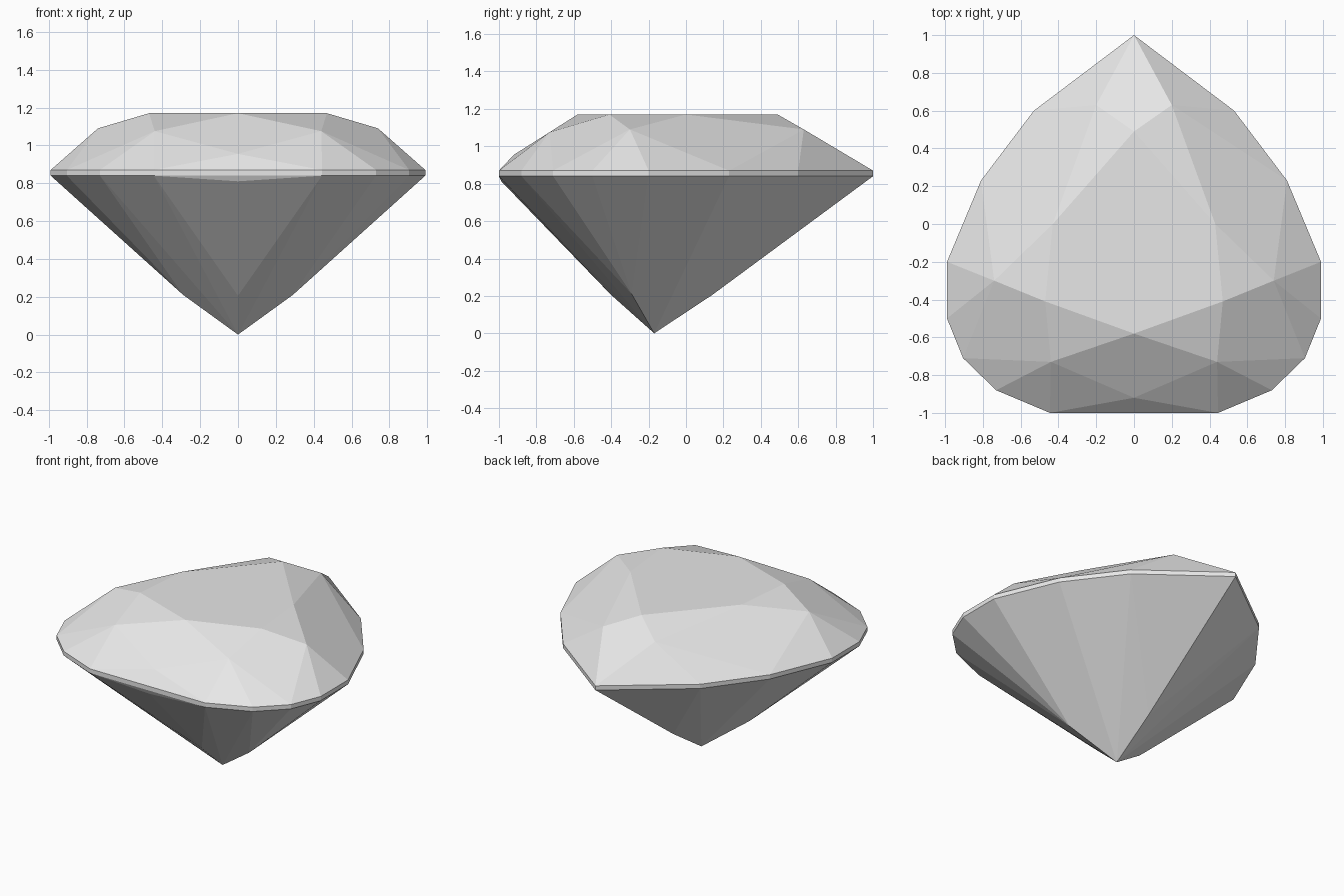
import bpy, bmesh
from math import radians

cube = bpy.data.objects.get("Cube")
if cube:
    bpy.data.objects.remove(cube, do_unlink=True)

gem_grey = bpy.data.materials.new("gem_grey")
gem_grey.use_nodes = True
gem_grey.diffuse_color = (0.8, 0.8, 0.8, 1)
gem_grey.node_tree.nodes["Principled BSDF"].inputs["Base Color"].default_value = (0.8, 0.8, 0.8, 1)

TOP, BOTTOM, TABLE = 0.87, 0.84, 1.17

# Pear-shaped outline, left half from the back tip to the front
outline = [(0, 1), (0.53, 0.6), (0.81, 0.23), (0.99, -0.2),
           (0.99, -0.5), (0.905, -0.71), (0.73, -0.88), (0.445, -1)]
table = [(0, 0.49), (0.43, 0), (0.47, -0.41), (0, -0.58)]
crown_corners = [(0.2, 0.63, 1.09), (0.74, -0.3, 1.09), (0.44, -0.73, 1.075), (0, -0.92, 0.955)]
pavilion_corners = [(0, 0.14, 0.205), (0.27, -0.035, 0.28), (0.29, -0.29, 0.21), (0, -0.4, 0.205)]
culet = (0, -0.17, 0)
front_dip = (0, -0.985, 0.81)


def at_height(points, z):
    return [(x, y, z) for x, y in points]


def cut_part(name, points, is_cap):
    """Facet a mirrored set of corners, leaving out the hidden caps."""
    bm = bmesh.new()
    for x, y, z in points:
        bm.verts.new((x, y, z))
        if x > 0:
            bm.verts.new((-x, y, z))
    hull = bmesh.ops.convex_hull(bm, input=bm.verts[:])
    spare = {v for v in hull["geom_interior"] + hull["geom_unused"]
             if isinstance(v, bmesh.types.BMVert)}
    bmesh.ops.delete(bm, geom=list(spare), context="VERTS")
    bmesh.ops.recalc_face_normals(bm, faces=bm.faces[:])
    caps = [f for f in bm.faces if is_cap(f)]
    bmesh.ops.delete(bm, geom=caps, context="FACES")
    bmesh.ops.dissolve_limit(bm, angle_limit=radians(1.5),
                             verts=bm.verts[:], edges=bm.edges[:])
    mesh = bpy.data.meshes.new(name)
    bm.to_mesh(mesh)
    bm.free()
    mesh.materials.append(gem_grey)
    part = bpy.data.objects.new(name, mesh)
    bpy.context.collection.objects.link(part)
    return part


# Crown: flat table ringed by kite and triangle facets
cut_part("crown", at_height(outline, TOP) + crown_corners + at_height(table, TABLE),
         lambda f: f.normal.z < -0.9)

# Girdle: thin upright band
cut_part("girdle", at_height(outline, TOP) + at_height(outline, BOTTOM),
         lambda f: abs(f.normal.z) > 0.9)

# Pavilion: long facets running down to the culet
cut_part("pavilion", at_height(outline, BOTTOM) + pavilion_corners + [front_dip, culet],
         lambda f: f.normal.z > 0.9)
